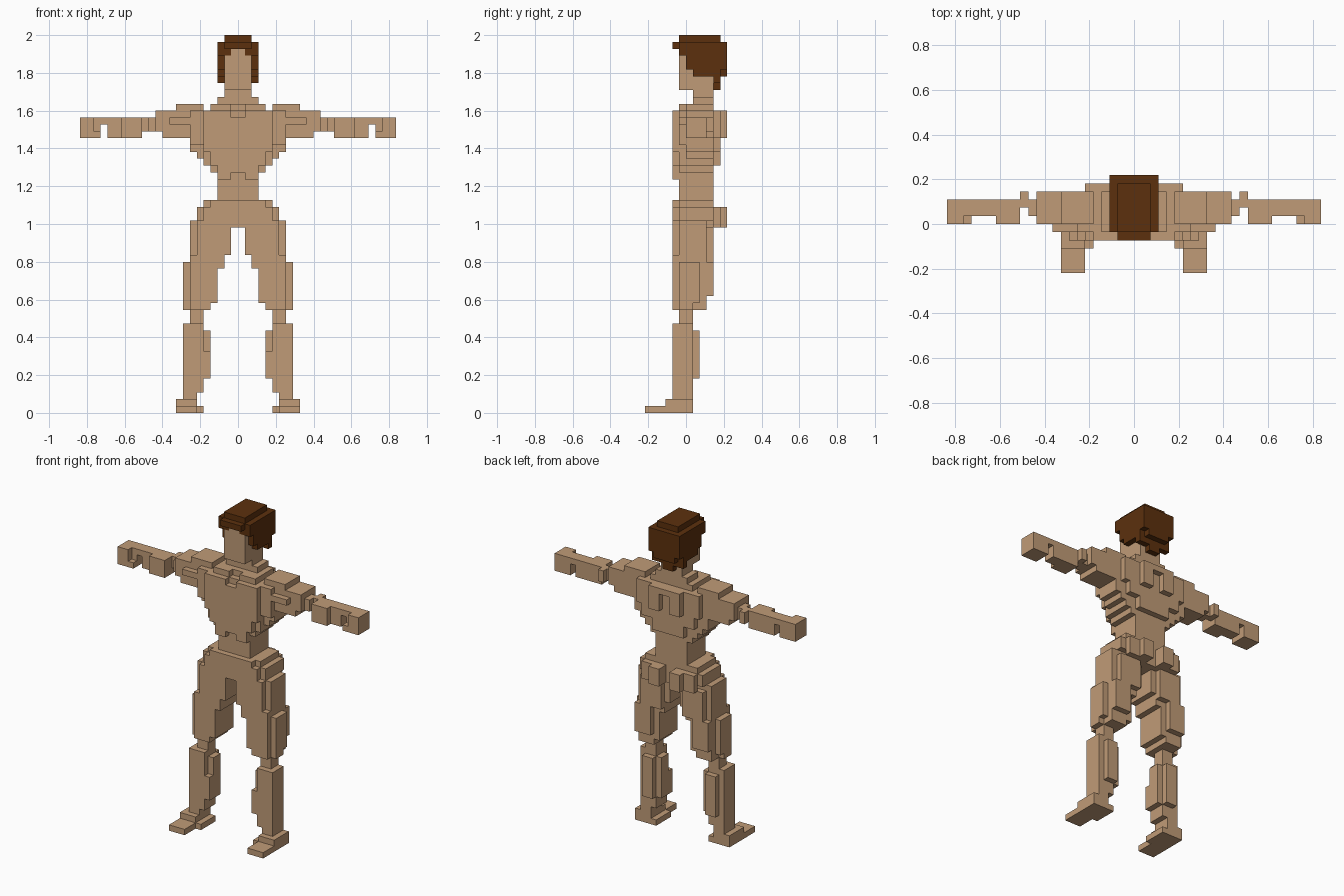
import bpy, bmesh, math
from mathutils import Vector

cube = bpy.data.objects.get("Cube")
if cube:
    bpy.data.objects.remove(cube, do_unlink=True)

U = 2 / 55  # edge of one block


def material(name, rgb):
    m = bpy.data.materials.new(name)
    m.use_nodes = True
    m.diffuse_color = (*rgb, 1)
    m.node_tree.nodes["Principled BSDF"].inputs["Base Color"].default_value = (*rgb, 1)
    return m


skin = material("skin tan", (0.53, 0.33, 0.185))
brown = material("hair brown", (0.107, 0.030, 0.004))

AXES = [Vector((1, 0, 0)), Vector((0, 1, 0)), Vector((0, 0, 1))]


def blocks(name, boxes, mat, sides=(1,), join=False):
    """Fill blocks from (x0, x1, y0, y1, z0, z1) boxes and skin their outside.
    sides lists the x directions to build; join merges them into one object."""
    groups = [sides] if join else [(s,) for s in sides]
    for group in groups:
        cells = set()
        for s in group:
            for x0, x1, y0, y1, z0, z1 in boxes:
                for x in range(x0, x1):
                    for y in range(y0, y1):
                        for z in range(z0, z1):
                            cells.add((x if s > 0 else -1 - x, y, z))
        bm = bmesh.new()
        verts = {}

        def vert(p):
            key = tuple(round(c * 2) for c in p)
            if key not in verts:
                verts[key] = bm.verts.new(p * U)
            return verts[key]

        for c in cells:
            mid = Vector(c) + Vector((0.5, 0.5, 0.5))
            for i in range(3):
                for d in (1, -1):
                    n = AXES[i] * d
                    if tuple(int(a + b) for a, b in zip(c, n)) in cells:
                        continue
                    a, b = AXES[(i + 1) % 3] / 2, AXES[(i + 2) % 3] / 2 * d
                    f = mid + n / 2
                    bm.faces.new([vert(f + q) for q in (-a - b, a - b, a + b, b - a)])
        # merge flat areas into single faces
        bmesh.ops.dissolve_limit(bm, angle_limit=math.radians(1),
                                 verts=bm.verts[:], edges=bm.edges[:])
        prefix = "" if join else ("left_" if group[0] > 0 else "right_")
        mesh = bpy.data.meshes.new(prefix + name)
        bm.to_mesh(mesh)
        bm.free()
        mesh.materials.append(mat)
        bpy.context.collection.objects.link(bpy.data.objects.new(prefix + name, mesh))


BOTH = (1, -1)

# Hair: crown, fringe, sides, back and nape
blocks("hair", [
    (0, 2, -1, 5, 54, 55),
    (0, 3, -1, 6, 53, 54),
    (0, 2, -2, -1, 53, 54),
    (1, 3, -1, 0, 52, 53),
    (2, 3, 0, 1, 50, 53),
    (2, 3, 1, 5, 49, 53),
    (0, 3, 4, 5, 48, 53),
    (0, 3, 5, 6, 50, 53),
    (0, 2, 5, 6, 49, 50),
    (0, 1, 4, 5, 47, 48),
], brown, BOTH, True)

# Head and neck
blocks("head", [
    (0, 2, 0, 4, 47, 53),
    (0, 1, -1, 0, 47, 53),
    (1, 2, -1, 0, 47, 52),
], skin, BOTH, True)
blocks("neck", [
    (0, 2, 1, 4, 46, 47),
    (0, 3, 1, 4, 45, 46),
], skin, BOTH, True)

# Torso: collar, chest, ribs tapering to the waist, shoulder blades
blocks("torso", [
    (0, 4, 0, 4, 44, 45),
    (1, 4, -1, 0, 44, 45),
    (0, 5, -1, 5, 40, 44),
    (1, 5, -2, -1, 43, 44),
    (0, 5, -2, -1, 38, 43),
    (0, 4, -2, -1, 36, 38),
    (0, 3, -2, -1, 35, 36),
    (1, 3, -2, -1, 34, 35),
    (5, 7, -1, 4, 39, 42),
    (5, 7, 0, 4, 38, 39),
    (0, 6, 0, 4, 37, 40),
    (0, 5, -1, 4, 36, 40),
    (0, 4, -1, 4, 35, 36),
    (0, 5, 4, 5, 38, 40),
    (0, 3, 4, 5, 36, 38),
    (1, 3, 5, 6, 40, 43),
    (0, 3, 5, 6, 43, 44),
    (0, 3, -1, 4, 31, 35),
], skin, BOTH, True)

# Pelvis and buttocks
blocks("pelvis", [
    (0, 5, -1, 4, 30, 31),
    (0, 4, -2, -1, 30, 31),
    (0, 6, -1, 4, 28, 30),
    (0, 5, -2, -1, 28, 30),
    (0, 3, -2, 4, 27, 28),
    (1, 5, 4, 5, 27, 30),
    (1, 3, 5, 6, 27, 30),
], skin, BOTH, True)

# Shoulder and upper arm
blocks("upper_arm", [
    (5, 9, 0, 4, 44, 45),
    (5, 12, 0, 4, 41, 44),
    (5, 11, 0, 4, 40, 41),
    (5, 10, -1, 0, 42, 43),
    (5, 7, -1, 0, 40, 44),
    (5, 6, 4, 5, 40, 44),
    (12, 13, 1, 3, 41, 43),
    (13, 14, 2, 4, 41, 43),
], skin, BOTH)

# Forearm with a thin wrist, then the hand
blocks("forearm", [
    (14, 17, 0, 3, 40, 43),
    (17, 19, 1, 3, 40, 43),
    (19, 20, 1, 3, 42, 43),
], skin, BOTH)
blocks("hand", [
    (20, 21, 1, 3, 40, 43),
    (20, 21, 0, 1, 40, 41),
    (21, 23, 0, 3, 40, 43),
], skin, BOTH)

# Thigh, leaning outward on its way down to the knee
blocks("thigh", [
    (1, 6, -2, 3, 23, 28),
    (6, 7, -1, 3, 22, 28),
    (2, 6, 3, 4, 22, 27),
    (2, 7, -2, 3, 21, 23),
    (3, 7, -2, 3, 16, 21),
    (4, 7, 3, 4, 17, 22),
    (7, 8, -1, 2, 16, 22),
    (4, 7, -2, 3, 15, 16),
    (7, 8, -1, 1, 15, 16),
], skin, BOTH)
blocks("knee", [
    (5, 7, -1, 1, 12, 15),
], skin, BOTH)

# Shin with a calf block behind
blocks("shin", [
    (5, 8, -2, 1, 5, 13),
    (4, 5, -1, 1, 9, 12),
    (4, 5, -2, 1, 5, 9),
    (5, 7, 1, 2, 5, 12),
    (5, 8, -2, 1, 3, 5),
    (6, 8, -2, 1, 2, 3),
], skin, BOTH)

# Foot with ankle step and long flat toe
blocks("foot", [
    (6, 9, -6, 1, 0, 1),
    (5, 6, -3, 1, 0, 1),
    (6, 9, -3, 1, 1, 2),
], skin, BOTH)
